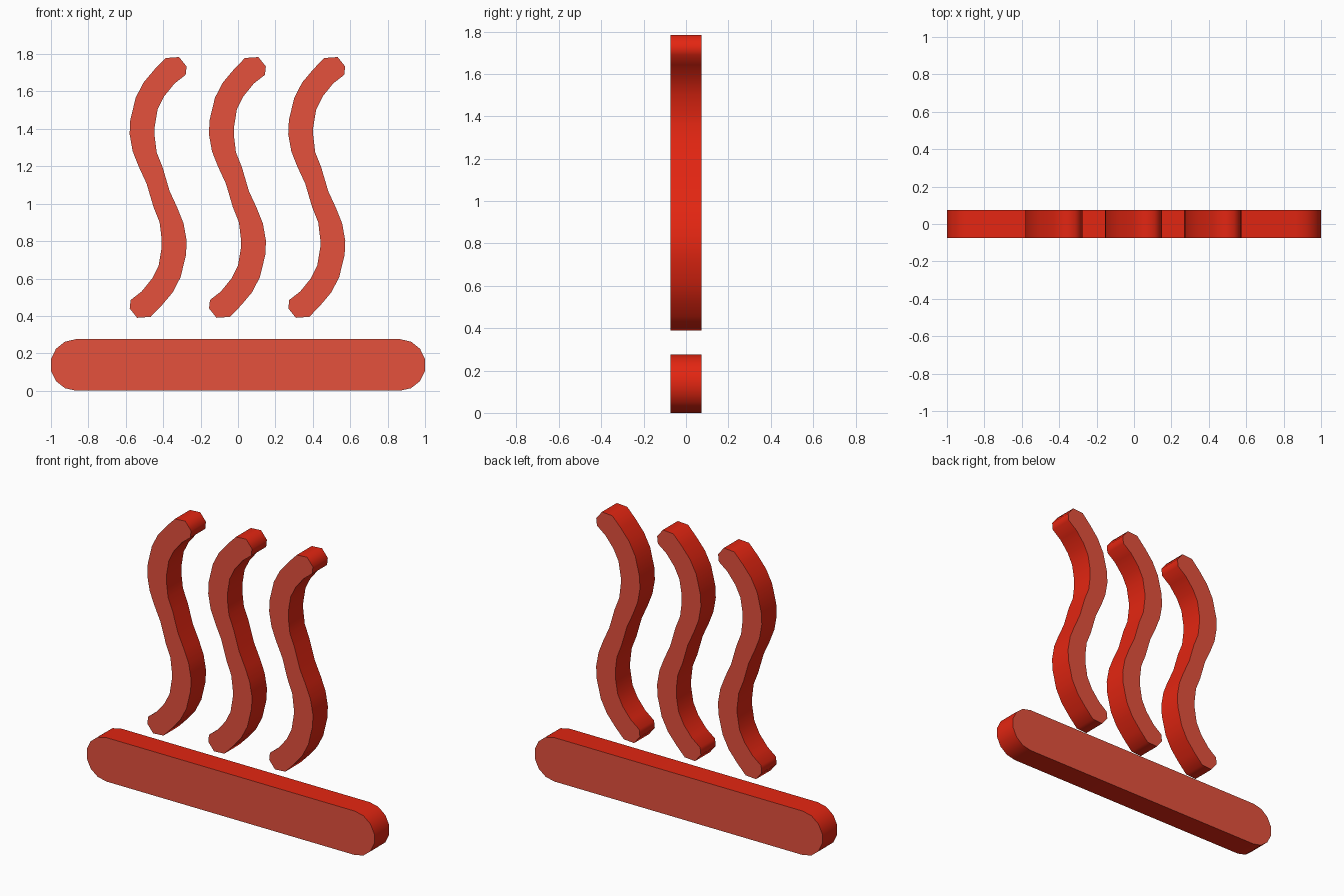
import bpy, bmesh, math

if "Cube" in bpy.data.objects:
    bpy.data.objects.remove(bpy.data.objects["Cube"])

DEPTH = 0.074  # half thickness in y


def material(name, rgb):
    m = bpy.data.materials.new(name)
    m.diffuse_color = (*rgb, 1.0)
    m.use_nodes = True
    m.node_tree.nodes["Principled BSDF"].inputs["Base Color"].default_value = m.diffuse_color
    return m


FACE = material("soft red", (0.78, 0.082, 0.046))
EDGE = material("bright red", (0.77, 0.019, 0.0058))


def extrude_profile(name, points):
    """Flat x-z outline extruded along y, with paler front and back faces."""
    bm = bmesh.new()
    face = bm.faces.new([bm.verts.new((x, -DEPTH, z)) for x, z in points])
    ext = bmesh.ops.extrude_face_region(bm, geom=[face], use_keep_orig=True)
    verts = [g for g in ext["geom"] if isinstance(g, bmesh.types.BMVert)]
    bmesh.ops.translate(bm, verts=verts, vec=(0, 2 * DEPTH, 0))
    bmesh.ops.recalc_face_normals(bm, faces=bm.faces)
    for f in bm.faces:
        f.material_index = 0 if abs(f.normal.y) > 0.9 else 1
    mesh = bpy.data.meshes.new(name)
    bm.to_mesh(mesh)
    bm.free()
    mesh.materials.append(FACE)
    mesh.materials.append(EDGE)
    obj = bpy.data.objects.new(name, mesh)
    bpy.context.collection.objects.link(obj)
    bpy.ops.object.select_all(action='DESELECT')
    obj.select_set(True)
    bpy.context.view_layer.objects.active = obj
    bpy.ops.object.shade_smooth_by_angle(angle=math.radians(60))
    return obj


# Base bar: a stadium with seven-sided round ends
r = 0.138
cx = 1 - r * math.cos(math.pi / 14)
right_end = [(cx + r * math.cos(a), r + r * math.sin(a))
             for a in (math.pi * (k / 7 - 0.5) for k in range(8))]
left_end = [(-x, z) for x, z in reversed(right_end)]
extrude_profile("base_bar", right_end + left_end)

# Wavy steam stroke: upper half outline, the lower half is it turned 180 degrees
half = [(-.0615, .02), (-.104, .112), (-.136, .193), (-.1525, .285),
        (-.149, .36), (-.12, .48), (-.0775, .5615), (-.019, .631),
        (.04, .692), (.112, .697), (.152, .647), (.147, .602),
        (.088, .556), (.032, .487), (-.003, .417), (-.019, .32),
        (-.019, .278), (-.008, .187), (.024, .107)]
outline = half + [(-x, -z) for x, z in half]
for side, x0 in (("left", -0.427), ("middle", -0.003), ("right", 0.421)):
    extrude_profile(side + "_steam_wave", [(x0 + x, 1.087 + z) for x, z in outline])
